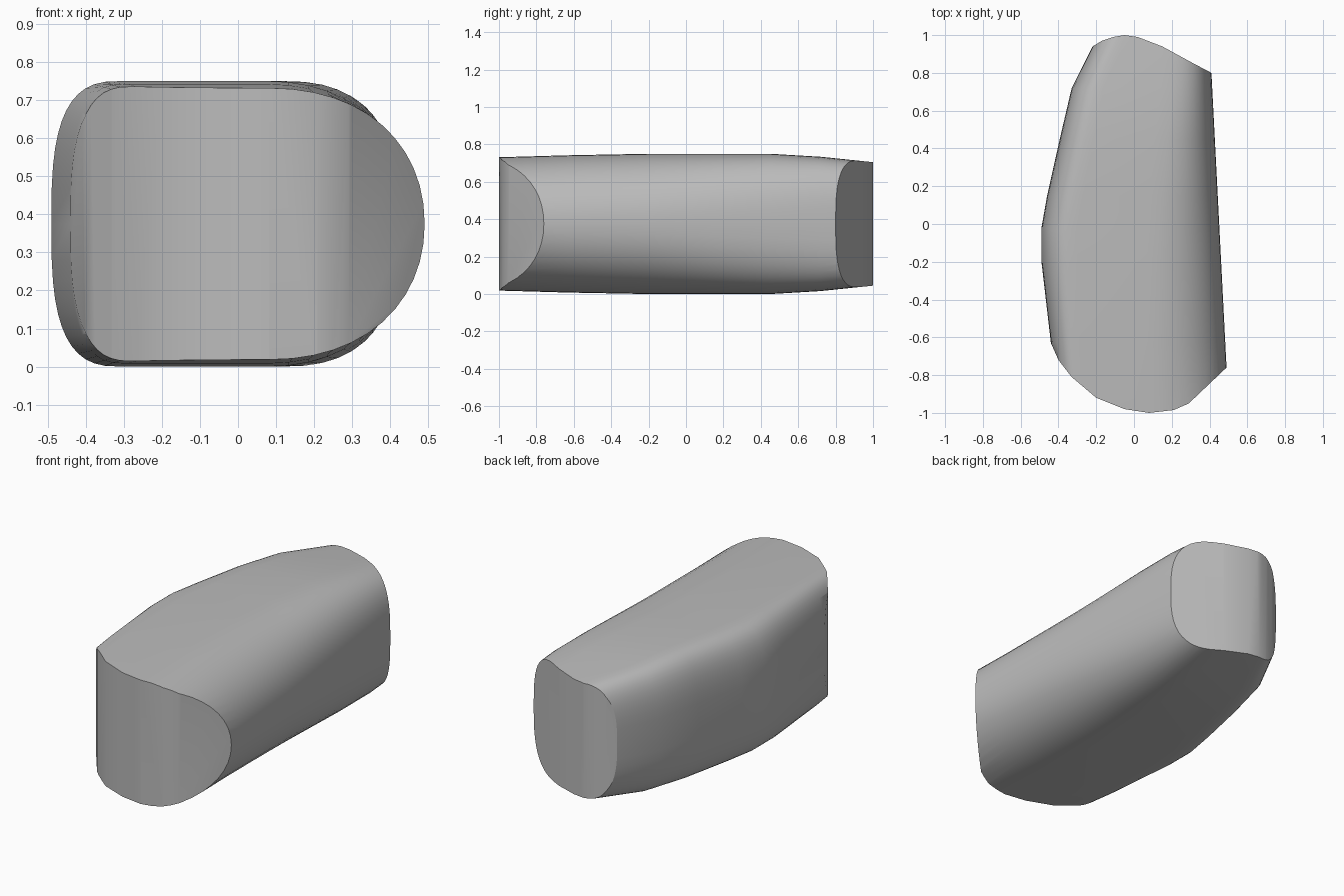
import bpy, bmesh, math

cube = bpy.data.objects.get("Cube")
if cube:
    bpy.data.objects.remove(cube, do_unlink=True)

MID_Z = 0.375

grey = bpy.data.materials.new("plain grey")
grey.use_nodes = True
COLOUR = (0.5, 0.5, 0.5, 1)
grey.diffuse_color = COLOUR
grey.node_tree.nodes["Principled BSDF"].inputs["Base Color"].default_value = COLOUR


def add_loft(name, rings):
    """Closed solid through rings of equal point count."""
    bm = bmesh.new()
    loops = [[bm.verts.new(p) for p in ring] for ring in rings]
    n = len(loops[0])
    for a, b in zip(loops, loops[1:]):
        for i in range(n):
            j = (i + 1) % n
            bm.faces.new((a[i], a[j], b[j], b[i]))
    bm.faces.new(loops[0])
    bm.faces.new(loops[-1])
    bmesh.ops.recalc_face_normals(bm, faces=bm.faces)
    mesh = bpy.data.meshes.new(name)
    bm.to_mesh(mesh)
    bm.free()
    obj = bpy.data.objects.new(name, mesh)
    bpy.context.collection.objects.link(obj)
    mesh.materials.append(grey)
    return obj


def quarter(radius, height, power, steps=12):
    """Superellipse arc from the side (z = 0) up to the crown."""
    pts = []
    for i in range(steps + 1):
        t = math.pi / 2 * i / steps
        pts.append((radius * max(math.cos(t), 0) ** (2 / power),
                    height * math.sin(t) ** (2 / power)))
    return pts


def section(y, left, half, r_left, r_right, p_right):
    """Cross-section: round on the +x side, boxier on the -x side."""
    right = 0.451 - 0.0513 * y
    upper = [(right - r_right + x, z) for x, z in quarter(r_right, half, p_right)]
    upper += [(left + r_left - x, z) for x, z in reversed(quarter(r_left, half, 3))]
    lower = [(x, -z) for x, z in reversed(upper[1:-1])]
    return [(x, y, MID_Z + z) for x, z in upper + lower]


# Body: y, -x edge, half height, -x rounding, +x rounding, +x boxiness
stations = [
    (-1.05, -0.39, 0.355, 0.14, 0.42, 2.1),
    (-0.63, -0.44, 0.367, 0.15, 0.41, 2.1),
    (-0.20, -0.49, 0.375, 0.19, 0.39, 2.2),
    (-0.02, -0.49, 0.375, 0.19, 0.38, 2.3),
    (0.15, -0.46, 0.375, 0.19, 0.36, 2.4),
    (0.45, -0.393, 0.375, 0.18, 0.32, 2.6),
    (0.72, -0.33, 0.359, 0.17, 0.27, 2.9),
    (1.05, -0.165, 0.325, 0.15, 0.24, 3.2),
]
body = add_loft("body", [section(*s) for s in stations])

# Plan outline that trims the two curved ends
outline = [
    (0.52, -0.735), (0.49, -0.76), (0.29, -0.95), (0.21, -0.985), (0.08, -1.0),
    (-0.05, -0.98), (-0.20, -0.92), (-0.33, -0.81), (-0.40, -0.72),
    (-0.44, -0.63), (-0.60, -0.30), (-0.60, 0.40), (-0.22, 0.94),
    (-0.17, 0.97), (-0.11, 0.99), (-0.05, 1.0), (0.02, 0.99), (0.15, 0.94),
    (0.30, 0.858), (0.41, 0.80), (0.52, 0.76),
]
trim = add_loft("end_trim", [[(x, y, z) for x, y in outline] for z in (-0.2, 1.0)])
trim.hide_render = True

cut = body.modifiers.new("trim ends", 'BOOLEAN')
cut.operation = 'INTERSECT'
cut.solver = 'EXACT'
cut.object = trim
bpy.ops.object.select_all(action='DESELECT')
bpy.context.view_layer.objects.active = body
body.select_set(True)
bpy.ops.object.modifier_apply(modifier=cut.name)
bpy.data.objects.remove(trim, do_unlink=True)

bpy.ops.object.shade_smooth_by_angle(angle=math.radians(32))
